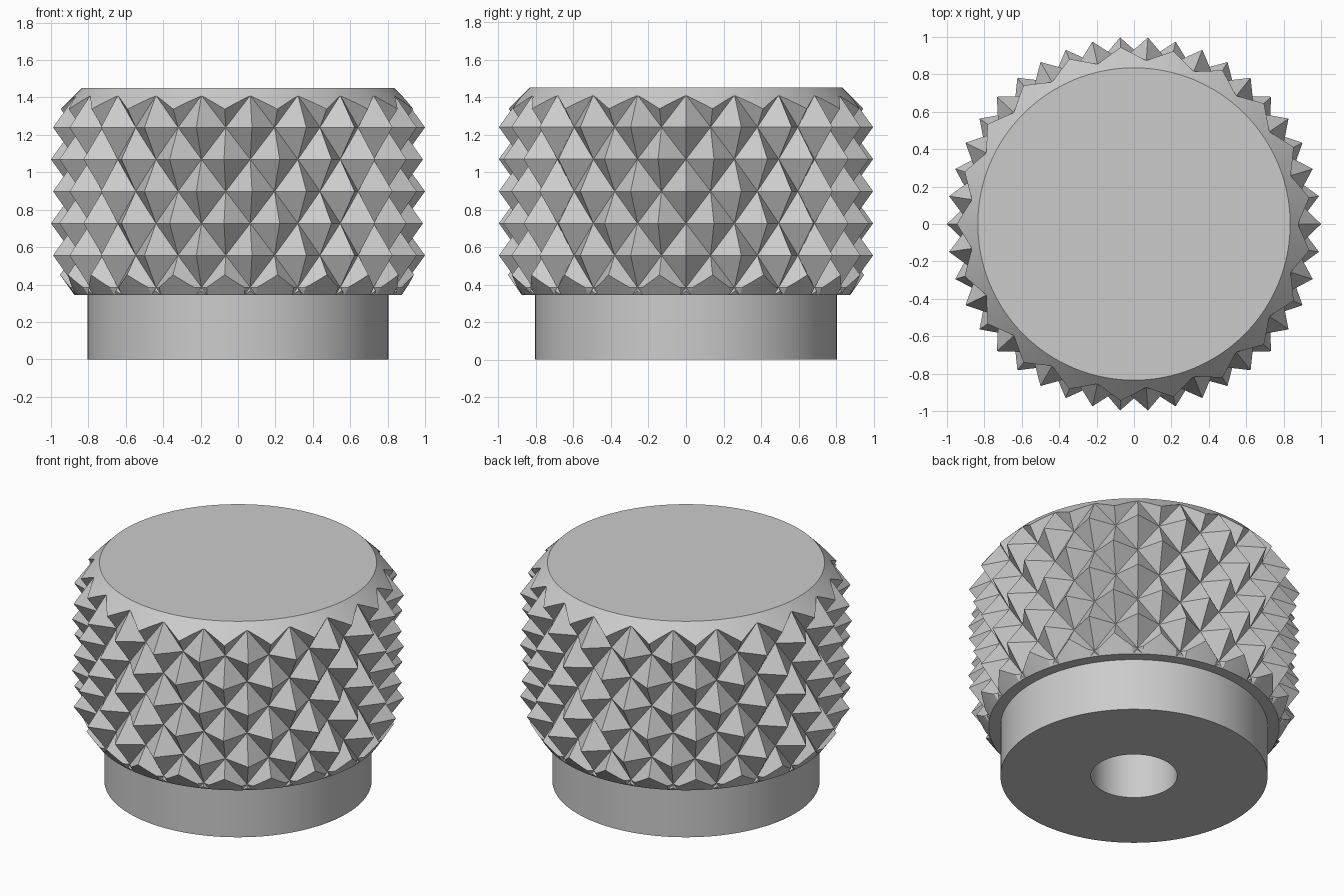
import bpy, bmesh, math

if "Cube" in bpy.data.objects:
    bpy.data.objects.remove(bpy.data.objects["Cube"], do_unlink=True)

metal = bpy.data.materials.new("plain_grey")
metal.use_nodes = True
GREY = (0.6, 0.6, 0.6, 1.0)
metal.diffuse_color = GREY
metal.node_tree.nodes["Principled BSDF"].inputs["Base Color"].default_value = GREY


def make_object(name, bm):
    bmesh.ops.recalc_face_normals(bm, faces=bm.faces)
    mesh = bpy.data.meshes.new(name)
    bm.to_mesh(mesh)
    bm.free()
    mesh.materials.append(metal)
    obj = bpy.data.objects.new(name, mesh)
    bpy.context.collection.objects.link(obj)
    return obj


def lathe(name, profile, closed=False, segments=128):
    """Spin an (r, z) profile round the z axis; r = 0 ends become discs."""
    bm = bmesh.new()
    rings = []
    for r, z in profile:
        rings.append([bm.verts.new((r * math.cos(a), r * math.sin(a), z))
                      for a in (math.tau * i / segments for i in range(segments))])
    pairs = list(zip(rings, rings[1:]))
    if closed:
        pairs.append((rings[-1], rings[0]))
    else:
        bm.faces.new(rings[0])
        bm.faces.new(rings[-1])
    for low, high in pairs:
        for i in range(segments):
            j = (i + 1) % segments
            bm.faces.new((low[i], low[j], high[j], high[i]))
    return make_object(name, bm)


def select_only(obj):
    bpy.ops.object.select_all(action='DESELECT')
    obj.select_set(True)
    bpy.context.view_layer.objects.active = obj


# Knurled grip: a grid of alternating peaks and valleys makes rows of pyramids
COLUMNS, ROWS, STEP = 42, 9, 0.171
PEAK, VALLEY, TOP_ROW = 1.0, 0.877, 1.24
bm = bmesh.new()
grid = []
for j in range(ROWS):
    z = TOP_ROW + (2 - j) * STEP
    ring = []
    for k in range(COLUMNS):
        a = math.tau * k / COLUMNS
        r = PEAK if (j + k) % 2 == 0 else VALLEY
        ring.append(bm.verts.new((r * math.cos(a), r * math.sin(a), z)))
    grid.append(ring)
for j in range(ROWS - 1):
    for k in range(COLUMNS):
        n = (k + 1) % COLUMNS
        a, b, c, d = grid[j][k], grid[j][n], grid[j + 1][n], grid[j + 1][k]
        if (j + k) % 2 == 0:      # a and c are peaks, crease runs b-d
            bm.faces.new((a, b, d))
            bm.faces.new((b, c, d))
        else:                     # b and d are peaks, crease runs a-c
            bm.faces.new((a, b, c))
            bm.faces.new((a, c, d))
# Close the ends as fans so that every face is flat
for ring in (grid[0], grid[-1]):
    centre = bm.verts.new((0, 0, ring[0].co.z))
    for k in range(COLUMNS):
        bm.faces.new((ring[k], ring[(k + 1) % COLUMNS], centre))
grip = make_object("knurled_grip", bm)

# Trim the grip to its chamfered outline, flat top and bottom
trim = lathe("grip_trim", [(0.875, 0.345), (1.06, 0.604), (1.06, 1.225), (0.835, 1.45)])
trim.hide_render = True
# Blind shaft hole
bore = lathe("bore_cutter", [(0.26, 0.2), (0.26, 0.9)])
bore.hide_render = True

select_only(grip)
for cutter, operation in ((trim, 'INTERSECT'), (bore, 'DIFFERENCE')):
    mod = grip.modifiers.new(cutter.name, 'BOOLEAN')
    mod.operation = operation
    mod.solver = 'EXACT'
    mod.object = cutter
    bpy.ops.object.modifier_apply(modifier=mod.name)
    bpy.data.objects.remove(cutter, do_unlink=True)

# Collar below the grip, with the hole through it
collar = lathe("lower_collar", [(0.26, 0), (0.805, 0), (0.805, 0.345), (0.26, 0.345)], closed=True)

for obj in (grip, collar):
    select_only(obj)
    bpy.ops.object.shade_smooth_by_angle(angle=math.radians(20))
